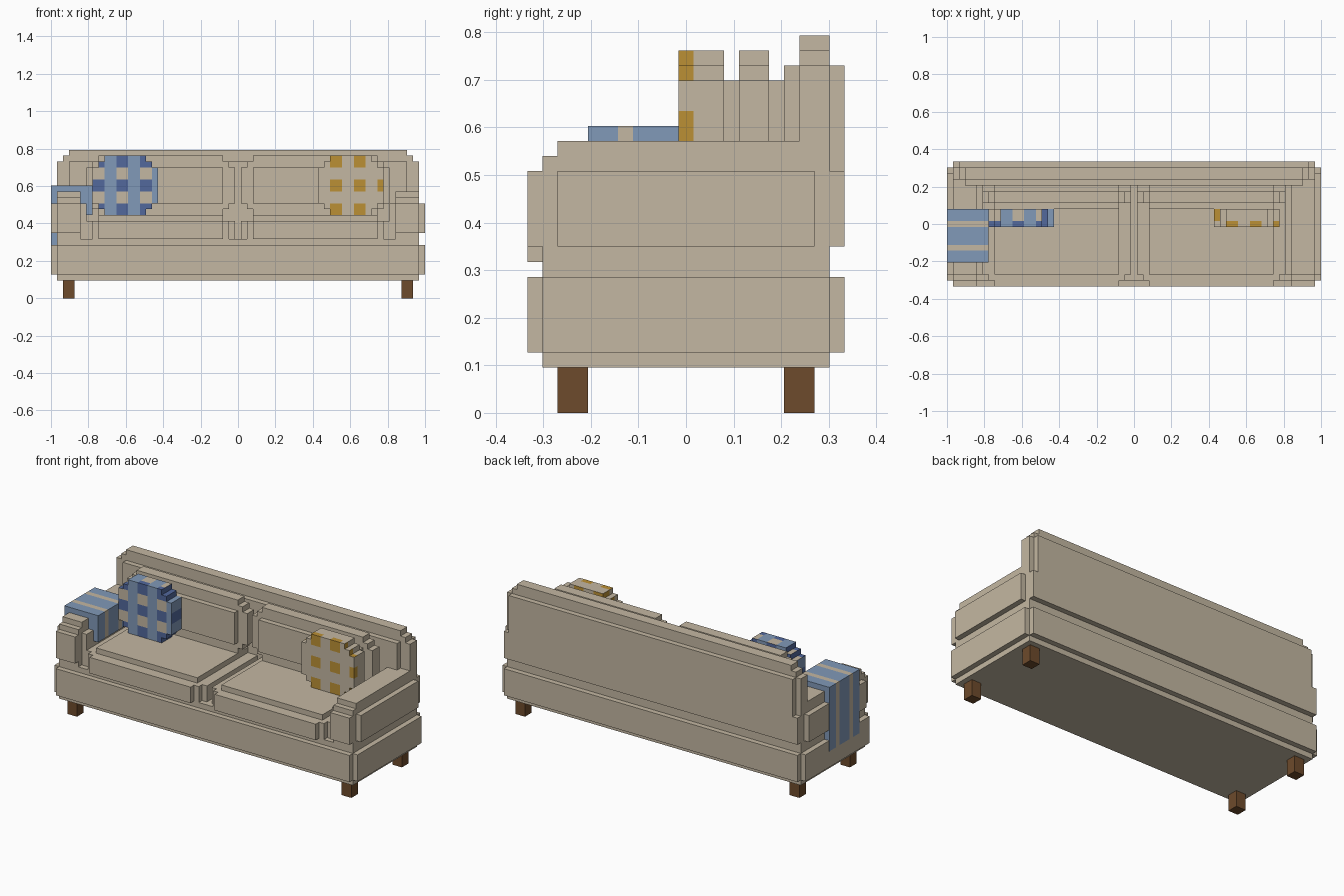
import bpy, bmesh
from mathutils import Vector

if "Cube" in bpy.data.objects:
    bpy.data.objects.remove(bpy.data.objects["Cube"])

U = 2 / 63                 # size of one block
W, D = 63, 21              # width and depth in blocks


def make_mat(name, rgb):
    m = bpy.data.materials.new(name)
    m.use_nodes = True
    m.diffuse_color = (*rgb, 1)
    m.node_tree.nodes["Principled BSDF"].inputs["Base Color"].default_value = (*rgb, 1)
    return m


cream = make_mat("cream fabric", (0.55, 0.475, 0.36))
sky = make_mat("light blue", (0.22, 0.32, 0.48))
navy = make_mat("dark blue", (0.085, 0.14, 0.335))
mustard = make_mat("mustard", (0.50, 0.28, 0.035))
wood = make_mat("brown wood", (0.155, 0.07, 0.025))


def point(x, y, z):
    return Vector(((x - W / 2) * U, (y - D / 2) * U, z * U))


def finish(name, bm, mats):
    me = bpy.data.meshes.new(name)
    bm.to_mesh(me)
    bm.free()
    for m in mats:
        me.materials.append(m)
    ob = bpy.data.objects.new(name, me)
    bpy.context.collection.objects.link(ob)
    return ob


def blocks(name, boxes, mat=cream, mirror=False):
    """Boxes given as x, y, z ranges; mirror flips them across the middle."""
    bm = bmesh.new()
    for xr, yr, zr in boxes:
        if mirror:
            xr = (W - xr[1], W - xr[0])
        lo, hi = point(xr[0], yr[0], zr[0]), point(xr[1], yr[1], zr[1])
        vs = bmesh.ops.create_cube(bm, size=1)["verts"]
        for v in vs:
            v.co = (lo + hi) / 2 + v.co * (hi - lo)
    return finish(name, bm, [mat])


def cells(name, filled, rule, mats):
    """Unit-cell solid; rule(x, y, z, axis) picks each outer face's material."""
    bm = bmesh.new()
    verts = {}

    def vert(c):
        if c not in verts:
            verts[c] = bm.verts.new(point(*c))
        return verts[c]

    for c in sorted(filled):
        for axis in range(3):
            for side in (0, 1):
                n = list(c)
                n[axis] += 2 * side - 1
                if tuple(n) in filled:
                    continue
                a, b = (axis + 1) % 3, (axis + 2) % 3
                quad = []
                for da, db in ((0, 0), (1, 0), (1, 1), (0, 1)):
                    p = list(c)
                    p[axis] += side
                    p[a] += da
                    p[b] += db
                    quad.append(vert(tuple(p)))
                f = bm.faces.new(quad if side else quad[::-1])
                f.material_index = rule(*c, axis)
    return finish(name, bm, mats)


def cell_box(xr, yr, zr):
    return {(x, y, z) for x in range(*xr) for y in range(*yr) for z in range(*zr)}


def stepped(x0, x1, yr, z0, z1):
    """Upright slab with two-step cut corners."""
    return [((x0 + 2 - i, x1 - 2 + i), yr, (z0 + i, z1 - i)) for i in range(3)]


# Base with a raised band around it
blocks("base", [((1, 62), (1, 20), (3, 10))])
blocks("base_band", [((0, 63), (1, 20), (4, 9)), ((1, 62), (0, 21), (4, 9))])

# Backrest with stepped top corners
blocks("backrest", [((i, W - i), (18, 20), (10, 24 - 1 + i - 1)) for i in (1, 2, 3)]
       + [((1, 62), (18, 20), (10, 23)), ((2, 61), (18, 20), (10, 24)),
          ((3, 60), (18, 20), (10, 25)), ((3, 60), (17, 18), (10, 23))])
blocks("back_panel", [((1, 62), (20, 21), (11, 16)), ((2, 61), (20, 21), (16, 23))])

for side, flip in (("right", False), ("left", True)):
    # Arm with rounded front, outer and inner panels
    blocks(side + "_arm", [((1, 5), (1, 18), (10, 17)), ((1, 5), (2, 18), (10, 18)),
                           ((1, 5), (0, 1), (11, 16)), ((0, 1), (2, 19), (11, 16)),
                           ((5, 6), (2, 17), (10, 16))], mirror=flip)
    # Seat cushion, narrowing in steps towards the front
    blocks(side + "_seat_cushion", [((6, 31), (2, 17), (10, 13)), ((7, 30), (1, 2), (10, 13)),
                                    ((8, 29), (0, 1), (10, 13)), ((8, 29), (2, 17), (13, 14))],
           mirror=flip)
    # Back cushion with front and rear pads
    blocks(side + "_back_cushion", stepped(6, 31, (14, 16), 14, 24)
           + [((8, 29), (13, 14), (16, 22)), ((8, 29), (16, 17), (16, 22))], mirror=flip)
    # Legs
    for end, y in (("front", 2), ("back", 17)):
        blocks(f"{end}_{side}_leg", [((2, 4), (y, y + 2), (0, 3))], wood, flip)


def pillow(name, x0, rule, mats):
    filled = set()
    for b in stepped(x0, x0 + 11, (10, 13), 14, 24):
        filled |= cell_box(*b)
    return cells(name, filled, rule, mats)


def plaid(x, y, z, axis):
    dark_row = (z - 14) % 4 < 2
    if axis == 0:
        return 2 if dark_row else 1
    if (x - 9) % 4 < 2:
        return 1
    if axis == 2:
        return 2 if y < 11 or x > 15 else 0
    return 2 if dark_row else 0


def dots(x, y, z, axis):
    column, row = (x - 47) % 4 < 2, (z - 14) % 4 < 2
    if axis == 1:
        return int(column and row)
    if axis == 0:
        return int(row and (y < 11) == (x > 50))
    return int(y < 11 and column) if x > 45 else int(y > 10)


# Throw pillows
pillow("plaid_pillow", 7, plaid, [cream, sky, navy])
pillow("dotted_pillow", 45, dots, [cream, mustard])

# Striped blanket draped over the right arm, its outer end a thin skin on the arm
drape = (cell_box((0, 7), (4, 13), (18, 19)) | cell_box((0, 1), (4, 13), (7, 18))
         | cell_box((5, 7), (4, 13), (14, 18)))
blanket = cells("blanket", drape, lambda x, y, z, axis: int(y not in (6, 10)), [cream, sky])
for v in blanket.data.vertices:
    if v.co.x < -0.999:
        v.co.x -= 0.001
